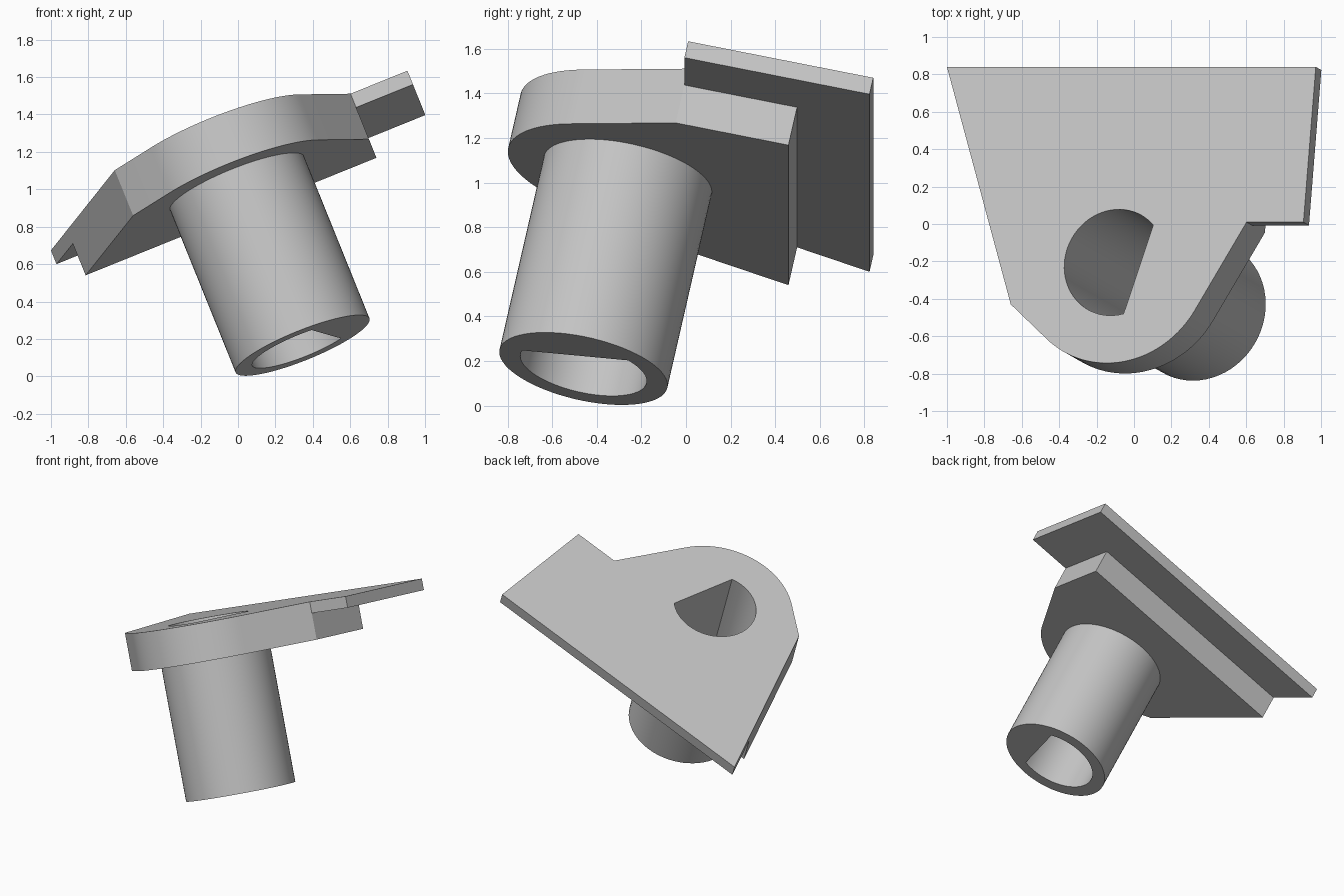
import bpy, bmesh
from math import radians, cos, sin
from mathutils import Matrix, Vector

cube = bpy.data.objects.get("Cube")
if cube:
    bpy.data.objects.remove(cube, do_unlink=True)

# Heights along the tilted axis
TUBE_END, BODY_LOW, FLANGE_LOW, TOP = -0.072, 0.884, 1.071, 1.152
CENTRE = Vector((0.382, -0.455))


def arc(radius, start, end, steps):
    """Points on an arc about the tube axis, in degrees."""
    angles = [radians(start + (end - start) * i / steps) for i in range(steps + 1)]
    return [CENTRE + radius * Vector((cos(a), sin(a))) for a in angles]


# Outlines in the plane of the plate
back_left, back_right = Vector((-0.675, 0.614)), Vector((1.452, 0.614))
tab_corner, notch = Vector((1.452, -0.235)), Vector((1.124, -0.235))
shoulder = Vector((-0.198, -0.684))
body_right = Vector((1.124, 0.282))
body_left = back_left.lerp(shoulder, 0.2558)
nose = arc(0.55, -27.5, -131, 32)

flange = [back_left, back_right, tab_corner, notch, *nose, shoulder, body_left]
body = [body_right, notch, *nose, shoulder, body_left]
ledge = [back_left, back_right, tab_corner, notch, body_right, body_left]
tube = arc(0.386, 0, 360, 64)[:-1]
bore = arc(0.29, 45, 285, 44)      # the open side closes as a flat

bm = bmesh.new()


def ring(points, height):
    return [bm.verts.new((p.x, p.y, height)) for p in points]


def wall(points, low, high):
    a, b = ring(points, low), ring(points, high)
    for i in range(len(a)):
        j = (i + 1) % len(a)
        bm.faces.new((a[i], a[j], b[j], b[i]))


def cap(height, *loops):
    edges = []
    for points in loops:
        r = ring(points, height)
        edges += [bm.edges.new((r[i - 1], r[i])) for i in range(len(r))]
    bmesh.ops.triangle_fill(bm, use_beauty=True, edges=edges)


# Flange plate, thick body, tube and D-shaped bore as one closed shell
wall(flange, FLANGE_LOW, TOP)
wall(body, BODY_LOW, FLANGE_LOW)
wall(tube, TUBE_END, BODY_LOW)
wall(bore, TUBE_END, TOP)
cap(TOP, flange, bore)
cap(FLANGE_LOW, ledge)
cap(BODY_LOW, body, tube)
cap(TUBE_END, tube, bore)
bmesh.ops.remove_doubles(bm, verts=bm.verts, dist=0.0001)
bmesh.ops.recalc_face_normals(bm, faces=bm.faces)

# Tilt the whole bracket
bm.transform(Matrix.Rotation(radians(-22), 4, 'Y') @ Matrix.Rotation(radians(-12), 4, 'X'))

mesh = bpy.data.meshes.new("socket_bracket")
bm.to_mesh(mesh)
bm.free()
bracket = bpy.data.objects.new("socket_bracket", mesh)
bpy.context.collection.objects.link(bracket)

# Plain grey
grey = bpy.data.materials.new("light_grey")
grey.use_nodes = True
colour = (0.55, 0.55, 0.55, 1)
grey.diffuse_color = colour
grey.node_tree.nodes["Principled BSDF"].inputs["Base Color"].default_value = colour
mesh.materials.append(grey)

bpy.ops.object.select_all(action='DESELECT')
bracket.select_set(True)
bpy.context.view_layer.objects.active = bracket
bpy.ops.object.shade_smooth_by_angle(angle=radians(20))
